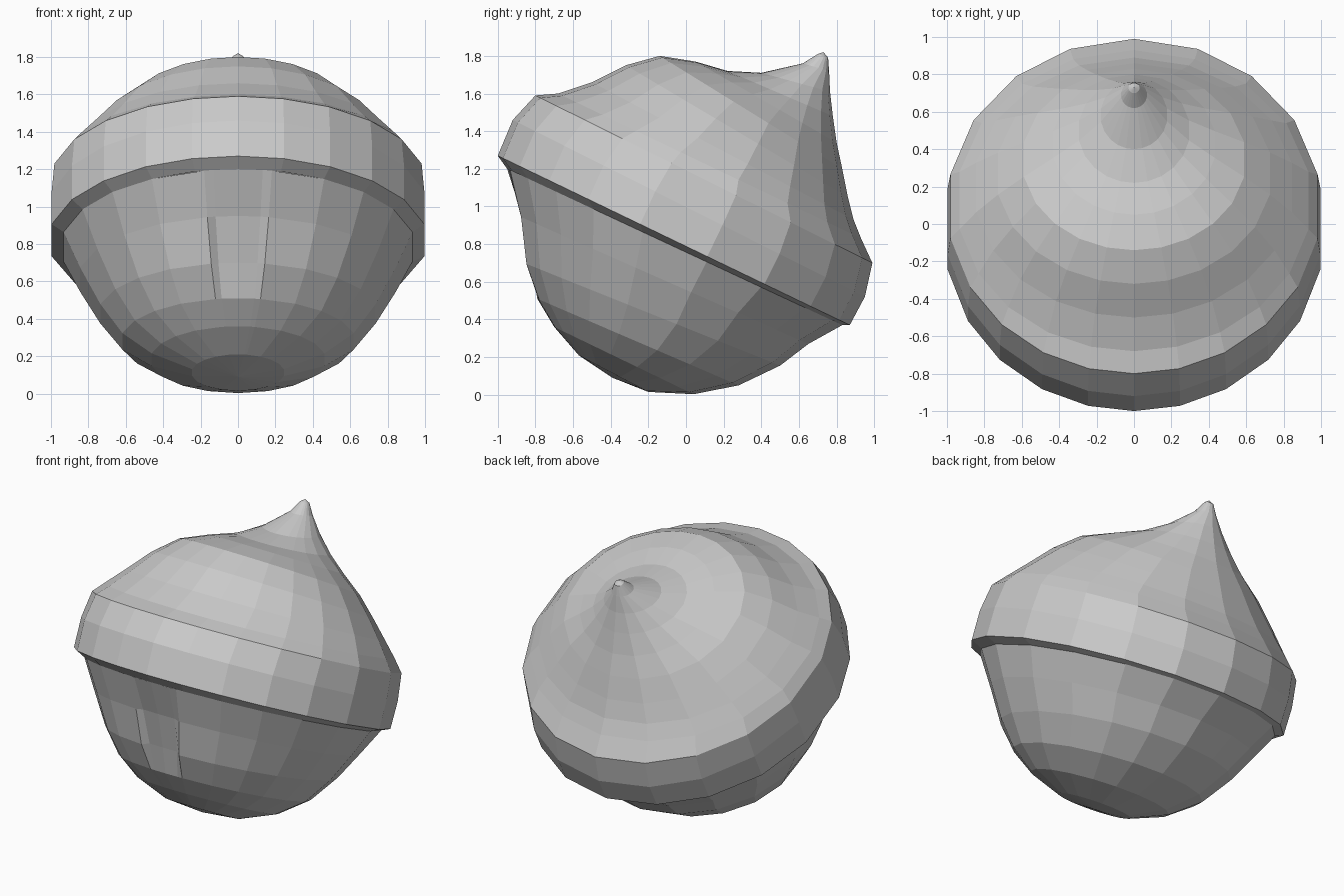
import bpy, bmesh
from math import sin, cos, radians

if "Cube" in bpy.data.objects:
    bpy.data.objects.remove(bpy.data.objects["Cube"])

HAT_ANGLES = [0, 14, 29, 45, 61, 79, 101, 121, 141, 160, 180]
HEAD_ANGLES = [0, 8, 11, 29, 45, 61, 79, 101, 121, 141, 160, 180]


def mirrored(angles):
    return angles + [-a for a in reversed(angles[1:-1])]


def loft(name, rings, angles, tip, dents=None):
    """Loft tilted rings (front y, z, back y, z, half width), closed by a tip."""
    bm = bmesh.new()
    loops = []
    for i, (yf, zf, yb, zb, w) in enumerate(rings):
        loop = []
        for a in mirrored(angles):
            t = radians(a)
            y = (yf + yb) / 2 - (yb - yf) / 2 * cos(t)
            z = (zf + zb) / 2 - (zb - zf) / 2 * cos(t)
            if dents and abs(a) <= 8:
                y += dents.get(i, 0)
            loop.append(bm.verts.new((w * sin(t), y, z)))
        loops.append(loop)
    n = len(loops[0])
    for a, b in zip(loops, loops[1:]):
        for k in range(n):
            bm.faces.new((a[k], a[(k + 1) % n], b[(k + 1) % n], b[k]))
    top = bm.verts.new(tip)
    for k in range(n):
        bm.faces.new((loops[-1][k], loops[-1][(k + 1) % n], top))
    bmesh.ops.recalc_face_normals(bm, faces=bm.faces)
    if sum((f.calc_center_median() - bm.verts[:][0].co.lerp(top.co, 0.5)).dot(f.normal)
           * f.calc_area() for f in bm.faces) < 0:
        bmesh.ops.reverse_faces(bm, faces=bm.faces)
    mesh = bpy.data.meshes.new(name)
    bm.to_mesh(mesh)
    bm.free()
    ob = bpy.data.objects.new(name, mesh)
    bpy.context.collection.objects.link(ob)
    return ob


# Rounded head below the brim, with a shallow groove at the front
loft("head", [
    (-0.95, 1.20, 0.83, 0.370, 0.95),
    (-0.89, 0.95, 0.65, 0.270, 0.86),
    (-0.86, 0.70, 0.50, 0.155, 0.75),
    (-0.79, 0.51, 0.28, 0.050, 0.63),
    (-0.70, 0.36, 0.04, 0.003, 0.47),
    (-0.57, 0.21, -0.20, 0.015, 0.25),
], HEAD_ANGLES, (0, -0.39, 0.09), {1: 0.02, 2: 0.04})

# Tilted hat: brim underside, wide band, then crown rising to a rear point
loft("hat", [
    (-0.95, 1.20, 0.83, 0.37, 0.95),
    (-1.00, 1.27, 0.87, 0.37, 1.015),
    (-0.92, 1.46, 0.95, 0.52, 1.015),
    (-0.80, 1.59, 0.99, 0.70, 1.00),
    (-0.68, 1.60, 0.93, 0.83, 0.95),
    (-0.50, 1.66, 0.89, 0.93, 0.86),
    (-0.32, 1.75, 0.86, 1.05, 0.74),
    (-0.14, 1.80, 0.83, 1.20, 0.60),
    (0.05, 1.77, 0.80, 1.34, 0.44),
    (0.22, 1.72, 0.78, 1.48, 0.30),
    (0.40, 1.71, 0.765, 1.61, 0.18),
    (0.62, 1.76, 0.76, 1.72, 0.07),
    (0.70, 1.81, 0.755, 1.79, 0.03),
], HAT_ANGLES, (0, 0.73, 1.82))
